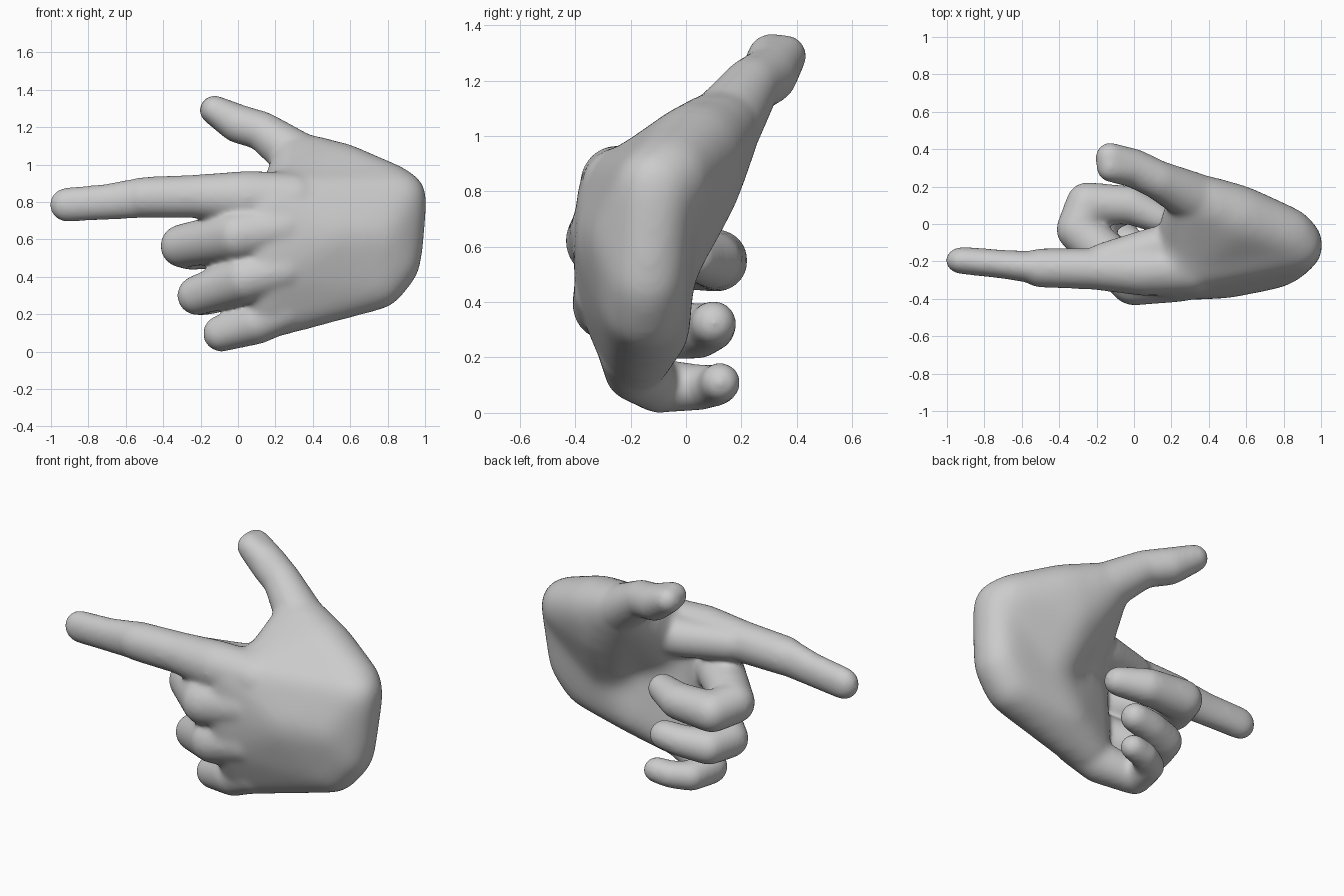
import bpy
import bmesh

cube = bpy.data.objects.get("Cube")
if cube:
    bpy.data.objects.remove(cube, do_unlink=True)

# Shared unit ball used as the building block of every mass
ball = bmesh.new()
bmesh.ops.create_icosphere(ball, subdivisions=3, radius=1)
ball_points = [v.co.copy() for v in ball.verts]
ball.free()


def add_hull(target, balls, grow, flat=1.0):
    """Wrap a convex skin round balls (x, y, z, radius); flat thins them in y."""
    part = bmesh.new()
    for x, y, z, r in balls:
        r += grow
        for p in ball_points:
            part.verts.new((x + p.x * r, y + p.y * r * flat, z + p.z * r))
    bmesh.ops.convex_hull(part, input=part.verts[:])
    loose = [v for v in part.verts if not v.link_faces]
    bmesh.ops.delete(part, geom=loose, context='VERTS')
    bmesh.ops.recalc_face_normals(part, faces=part.faces[:])
    mesh = bpy.data.meshes.new("part")
    part.to_mesh(mesh)
    part.free()
    target.from_mesh(mesh)
    bpy.data.meshes.remove(mesh)


def add_finger(target, joints, flat=1.0):
    """Tapered limb through successive joints."""
    for pair in zip(joints, joints[1:]):
        add_hull(target, pair, 0.007, flat)


def fuse(masses, name, voxel, iterations):
    """Merge overlapping masses into one softened skin object."""
    source = bpy.data.meshes.new(name + "_masses")
    masses.to_mesh(source)
    masses.free()
    obj = bpy.data.objects.new(name, source)
    bpy.context.scene.collection.objects.link(obj)
    remesh = obj.modifiers.new("fuse", 'REMESH')
    remesh.mode = 'VOXEL'
    remesh.voxel_size = voxel
    soften = obj.modifiers.new("soften", 'SMOOTH')
    soften.factor = 0.5
    soften.iterations = iterations
    bpy.context.view_layer.update()
    graph = bpy.context.evaluated_depsgraph_get()
    skin = bpy.data.meshes.new_from_object(obj.evaluated_get(graph))
    obj.modifiers.clear()
    obj.data = skin
    skin.name = name
    bpy.data.meshes.remove(source)
    return obj


# Palm: knuckle row, back of the hand, heel and rounded wrist end
palm = bmesh.new()
add_hull(palm, [
    (0.17, -0.25, 0.82, 0.13), (0.14, -0.28, 0.63, 0.12),
    (0.17, -0.27, 0.42, 0.12), (0.17, -0.18, 0.19, 0.115),
    (0.868, -0.11, 0.82, 0.14), (0.835, -0.14, 0.48, 0.14),
    (0.75, -0.15, 0.37, 0.14), (0.50, -0.21, 0.62, 0.18),
    (0.75, -0.18, 0.62, 0.16), (0.58, -0.12, 0.48, 0.14),
    (0.42, -0.11, 0.30, 0.12),
], 0.012)

# Thumb muscle sloping down into the palm
thumb_base = (0.32, 0.14, 1.04, 0.13)
add_hull(palm, [
    thumb_base, (0.30, -0.19, 0.83, 0.13), (0.55, 0.035, 0.94, 0.17),
    (0.50, 0.04, 0.82, 0.15), (0.82, -0.065, 0.845, 0.15),
    (0.50, -0.02, 0.68, 0.12), (0.56, -0.12, 0.50, 0.14),
], 0.012)

# Web between thumb and index finger
add_hull(palm, [
    thumb_base, (0.23, -0.08, 0.83, 0.11), (0.45, -0.05, 0.85, 0.14),
    (0.27, -0.11, 0.73, 0.11), (0.45, -0.04, 0.70, 0.12),
], 0.012)
palm_object = fuse(palm, "palm", 0.03, 20)

hand_masses = bmesh.new()
hand_masses.from_mesh(palm_object.data)
palm_mesh = palm_object.data
bpy.data.objects.remove(palm_object, do_unlink=True)
bpy.data.meshes.remove(palm_mesh)

# Thumb, pointing up and back, with a broad flat tip
thumb_joint = (0.0, 0.298, 1.218, 0.098)
add_finger(hand_masses, [thumb_base, (0.13, 0.235, 1.18, 0.098), thumb_joint])
add_hull(hand_masses, [
    thumb_joint, (-0.125, 0.30, 1.293, 0.07), (-0.13, 0.36, 1.29, 0.07),
], 0.007)

# Index finger, stretched straight out from a thick base
add_finger(hand_masses, [
    (0.28, -0.10, 0.82, 0.12), (0.10, -0.13, 0.815, 0.105),
    (-0.16, -0.20, 0.825, 0.095),
])
add_finger(hand_masses, [
    (0.30, -0.24, 0.81, 0.14), (0.05, -0.25, 0.825, 0.135),
    (-0.22, -0.24, 0.83, 0.11), (-0.50, -0.235, 0.824, 0.104),
], 0.95)
add_finger(hand_masses, [
    (-0.50, -0.235, 0.824, 0.104), (-0.70, -0.215, 0.80, 0.09),
    (-0.916, -0.195, 0.785, 0.086),
], 0.8)

# Three fingers curled back into the palm
middle_finger = [
    (0.25, -0.28, 0.66, 0.13), (0.0, -0.30, 0.62, 0.13),
    (-0.30, -0.03, 0.565, 0.11), (-0.25, 0.11, 0.55, 0.108),
    (-0.02, 0.10, 0.55, 0.097), (0.135, 0.03, 0.56, 0.076),
]
ring_finger = [
    (0.25, -0.28, 0.44, 0.12), (0.04, -0.28, 0.39, 0.125),
    (-0.22, -0.10, 0.30, 0.10), (-0.18, 0.04, 0.295, 0.095),
    (-0.04, 0.09, 0.31, 0.083), (0.075, 0.10, 0.323, 0.076),
]
little_finger = [
    (0.25, -0.20, 0.22, 0.11), (0.10, -0.18, 0.155, 0.11),
    (-0.09, -0.10, 0.097, 0.092), (-0.07, 0.05, 0.092, 0.077),
    (0.02, 0.11, 0.10, 0.07), (0.11, 0.125, 0.11, 0.066),
]
for finger in (middle_finger, ring_finger, little_finger):
    add_finger(hand_masses, finger)

hand = fuse(hand_masses, "hand", 0.012, 30)

# Plain grey skin, smooth shaded
grey = bpy.data.materials.new("light_grey")
grey.use_nodes = True
colour = (0.6, 0.6, 0.6, 1)
grey.diffuse_color = colour
grey.node_tree.nodes["Principled BSDF"].inputs["Base Color"].default_value = colour
hand.data.materials.clear()
hand.data.materials.append(grey)
for face in hand.data.polygons:
    face.use_smooth = True
    face.material_index = 0
